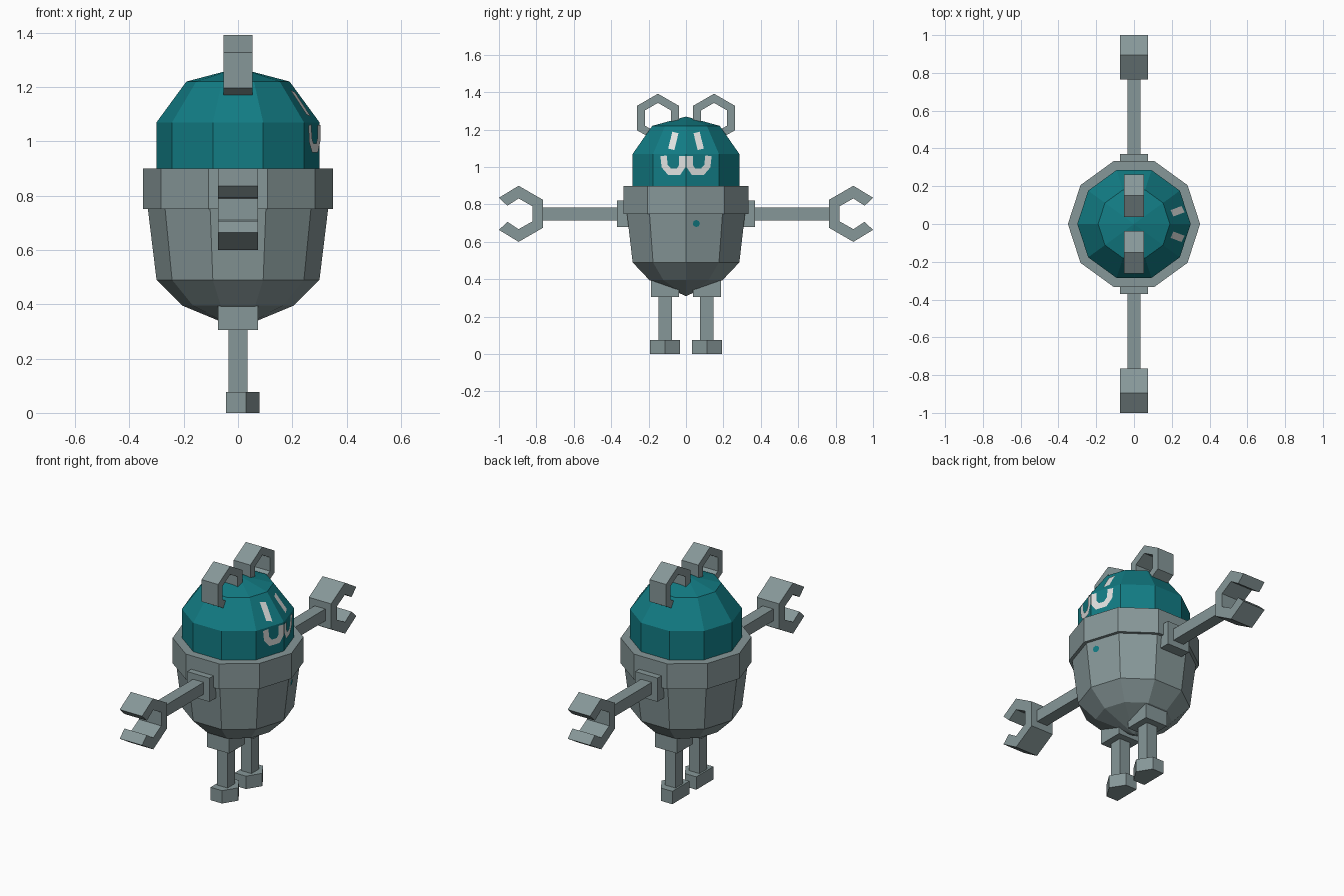
import bpy, bmesh, math
from mathutils import Vector

if "Cube" in bpy.data.objects:
    bpy.data.objects.remove(bpy.data.objects["Cube"])

SIDES = 10


def material(name, rgb):
    m = bpy.data.materials.new(name)
    m.diffuse_color = (*rgb, 1)
    m.use_nodes = True
    m.node_tree.nodes["Principled BSDF"].inputs["Base Color"].default_value = m.diffuse_color
    return m


GREY = material("metal grey", (0.24, 0.31, 0.315))
TEAL = material("teal", (0.006, 0.20, 0.23))
WHITE = material("off white", (0.75, 0.76, 0.75))


def finish(name, bm, mat, recalc=True):
    if recalc:
        bmesh.ops.recalc_face_normals(bm, faces=bm.faces)
    me = bpy.data.meshes.new(name)
    bm.to_mesh(me)
    bm.free()
    me.materials.append(mat)
    ob = bpy.data.objects.new(name, me)
    bpy.context.collection.objects.link(ob)
    return ob


def lathe(name, profile, mat):
    """Ten-sided turned shape; radius 0 makes a tip."""
    bm = bmesh.new()
    rings = []
    for r, z in profile:
        if r == 0:
            rings.append([bm.verts.new((0, 0, z))] * SIDES)
        else:
            rings.append([bm.verts.new((r * math.cos(math.tau * i / SIDES),
                                        r * math.sin(math.tau * i / SIDES), z))
                          for i in range(SIDES)])
    for a, b in zip(rings, rings[1:]):
        for i in range(SIDES):
            j = (i + 1) % SIDES
            bm.faces.new(dict.fromkeys((a[i], a[j], b[j], b[i])))
    return finish(name, bm, mat)


def prism(name, pts, z0, z1, mat):
    """Flat outline in x, y raised from z0 to z1."""
    bm = bmesh.new()
    f = bm.faces.new([bm.verts.new((x, y, z0)) for x, y in pts])
    top = bmesh.ops.extrude_face_region(bm, geom=[f])["geom"]
    bmesh.ops.translate(bm, vec=(0, 0, z1 - z0),
                        verts=[v for v in top if isinstance(v, bmesh.types.BMVert)])
    return finish(name, bm, mat)


def box(name, x, y0, y1, z0, z1):
    return prism(name, [(-x, y0), (x, y0), (x, y1), (-x, y1)], z0, z1, GREY)


def band(name, outer, inner, half, closed):
    """Bent bar between two y, z outlines, with width along x."""
    bm = bmesh.new()
    secs = [[bm.verts.new((x, *p)) for x, p in
             ((-half, o), (half, o), (half, i), (-half, i))]
            for o, i in zip(outer, inner)]
    pairs = list(zip(secs, secs[1:]))
    if closed:
        pairs.append((secs[-1], secs[0]))
    else:
        bm.faces.new(secs[0])
        bm.faces.new(secs[-1])
    for a, b in pairs:
        for k in range(4):
            m = (k + 1) % 4
            bm.faces.new((a[k], a[m], b[m], b[k]))
    return finish(name, bm, GREY)


def hexagon(cy, cz, r):
    return [(cy + r * math.sin(math.tau * i / 6), cz + r * math.cos(math.tau * i / 6))
            for i in range(6)]


def on_facet(y, z, radius):
    """Point just above the front facets, which meet in an edge at y = 0."""
    return (radius(z) - 0.325 * abs(y) + 0.004, y, z)


def dome_radius(z):
    return 0.30 if z < 1.07 else 0.30 - 0.11 * (z - 1.07) / 0.15


def stroke(name, path, width, side):
    """Painted line following the dome."""
    bm = bmesh.new()
    pts = [Vector(p) for p in path]
    rows = []
    for i, p in enumerate(pts):
        d1 = (p - pts[i - 1]).normalized() if i else (pts[1] - p).normalized()
        d2 = (pts[i + 1] - p).normalized() if i < len(pts) - 1 else d1
        t = (d1 + d2).normalized()
        off = Vector((-t.y, t.x)) * width / 2 / max(t.dot(d1), 0.6)
        rows.append([bm.verts.new(on_facet(side * q.x, q.y, dome_radius))
                     for q in (p + off, p - off)])
    for a, b in zip(rows, rows[1:]):
        f = bm.faces.new((a[0], a[1], b[1], b[0]))
        f.normal_update()
        if f.normal.x < 0:
            f.normal_flip()
    return finish(name, bm, WHITE, recalc=False)


# Body shell, collar and head dome
lathe("body", [(0, 0.31), (0.205, 0.395), (0.30, 0.49), (0.333, 0.76)], GREY)
lathe("collar", [(0.29, 0.75), (0.35, 0.75), (0.35, 0.90), (0.28, 0.90)], GREY)
lathe("head_dome", [(0.30, 0.88), (0.30, 1.07), (0.19, 1.22), (0, 1.27)], TEAL)

for s, tag in ((-1, "right"), (1, "left")):
    # Ear: full hexagonal ring sunk into the dome
    band("ear_" + tag, hexagon(s * 0.15, 1.262, 0.13),
         hexagon(s * 0.15, 1.262, 0.081), 0.054, True)

    # Arm with shoulder block and open claw
    box("shoulder_" + tag, 0.073, s * 0.28, s * 0.37, 0.68, 0.82)
    box("arm_" + tag, 0.035, s * 0.36, s * 0.78, 0.715, 0.785)
    outer = [(1.0, 0.836), (0.895, 0.90), (0.765, 0.825),
             (0.765, 0.675), (0.895, 0.60), (1.0, 0.664)]
    inner = [(0.955, 0.793), (0.895, 0.832), (0.82, 0.79),
             (0.82, 0.71), (0.895, 0.668), (0.955, 0.707)]
    band("claw_" + tag, [(s * y, z) for y, z in outer],
         [(s * y, z) for y, z in inner], 0.073, False)

    # Leg with hip block and pointed foot
    c = s * 0.112
    box("hip_" + tag, 0.073, c - 0.075, c + 0.075, 0.305, 0.40)
    box("leg_" + tag, 0.035, c - 0.036, c + 0.036, 0.07, 0.31)
    prism("foot_" + tag, [(-0.045, c - 0.08), (0.03, c - 0.08), (0.08, c),
                          (0.03, c + 0.08), (-0.045, c + 0.08)], 0, 0.076, GREY)

    # Painted eye and half of the mouth
    stroke("eye_" + tag, [(0.057, 1.185), (0.065, 1.15), (0.079, 1.095)], 0.034, s)
    stroke("mouth_" + tag, [(0.12, 1.06), (0.114, 1.005), (0.088, 0.975),
                            (0.04, 0.975), (0.02, 1.005), (0.02, 1.06)], 0.034, s)

# Small round button on the belly
bm = bmesh.new()
bm.faces.new([bm.verts.new(on_facet(0.055 + 0.019 * math.cos(math.tau * i / 8),
                                    0.698 + 0.019 * math.sin(math.tau * i / 8),
                                    lambda z: 0.30 + 0.033 * (z - 0.49) / 0.27))
              for i in range(8)])
finish("belly_button", bm, TEAL, recalc=False)
